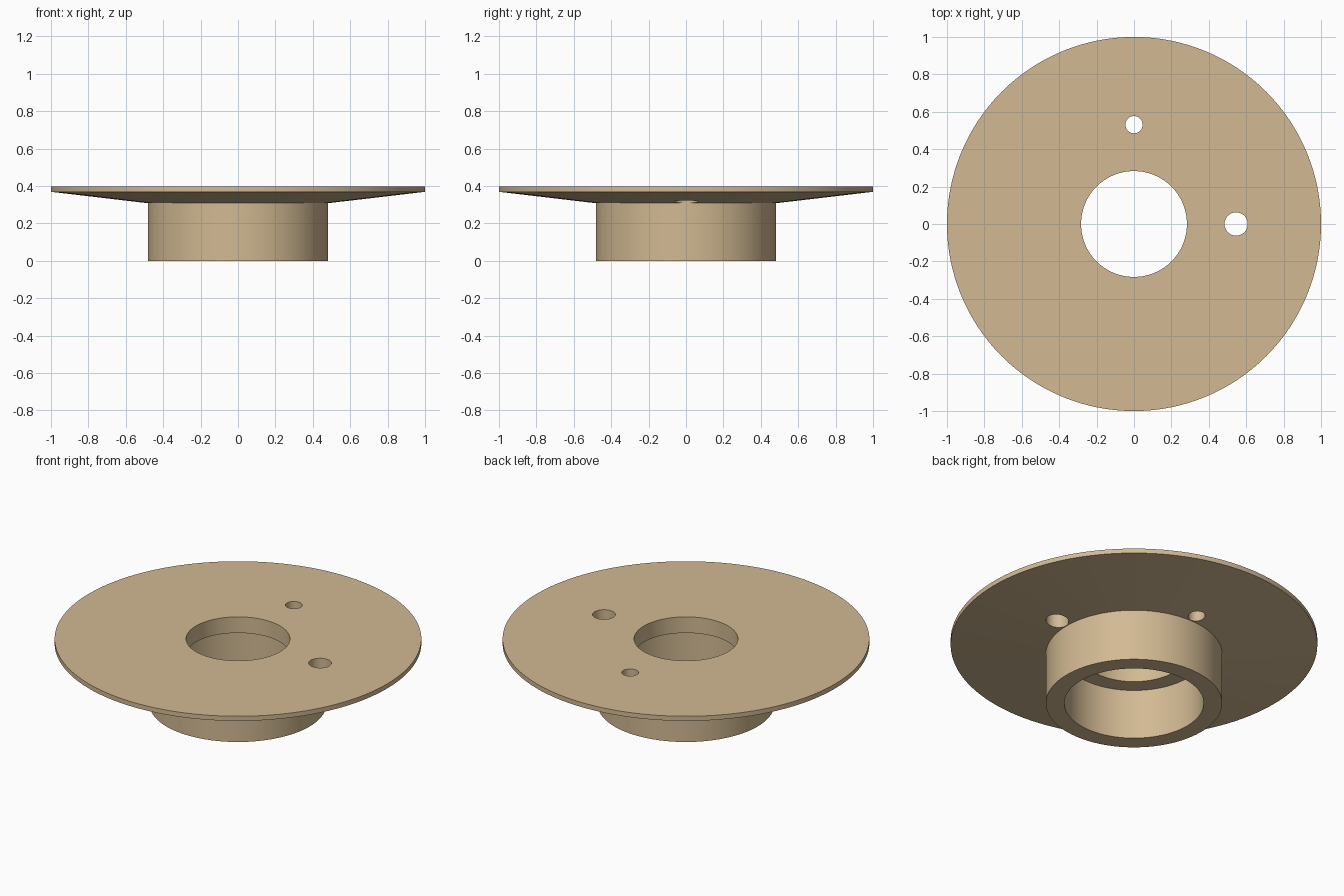
import bpy, bmesh, math

if "Cube" in bpy.data.objects:
    bpy.data.objects.remove(bpy.data.objects["Cube"])

tan = bpy.data.materials.new("warm tan")
tan.diffuse_color = (0.645, 0.491, 0.292, 1)
tan.use_nodes = True
tan.node_tree.nodes["Principled BSDF"].inputs["Base Color"].default_value = tan.diffuse_color

SEGMENTS = 128


def lathe(name, profile):
    """Revolve a closed (radius, z) profile around the z axis."""
    bm = bmesh.new()
    rings = []
    for i in range(SEGMENTS):
        a = 2 * math.pi * i / SEGMENTS
        rings.append([bm.verts.new((r * math.cos(a), r * math.sin(a), z)) for r, z in profile])
    n = len(profile)
    for i in range(SEGMENTS):
        a, b = rings[i], rings[(i + 1) % SEGMENTS]
        for j in range(n):
            k = (j + 1) % n
            bm.faces.new((a[j], b[j], b[k], a[k]))
    bmesh.ops.recalc_face_normals(bm, faces=bm.faces)
    mesh = bpy.data.meshes.new(name)
    bm.to_mesh(mesh)
    bm.free()
    obj = bpy.data.objects.new(name, mesh)
    bpy.context.collection.objects.link(obj)
    mesh.materials.append(tan)
    return obj


def drill(target, x, y, radius):
    """Cut a vertical round hole through the target."""
    bpy.ops.mesh.primitive_cylinder_add(vertices=48, radius=radius, depth=1, location=(x, y, 0.4))
    cutter = bpy.context.object
    cutter.name = "hole_cutter"
    cutter.hide_render = True
    cutter.data.materials.append(tan)
    mod = target.modifiers.new("hole", "BOOLEAN")
    mod.operation = "DIFFERENCE"
    mod.solver = "EXACT"
    mod.object = cutter
    bpy.context.view_layer.objects.active = target
    bpy.ops.object.modifier_apply(modifier=mod.name)
    bpy.data.objects.remove(cutter)


# Flange with tapered underside, hub, counterbore and central bore
flange = lathe("flanged_hub", [
    (0.283, 0.397), (1.0, 0.397), (1.0, 0.369), (0.481, 0.308),
    (0.481, 0.0), (0.38, 0.0), (0.38, 0.30), (0.283, 0.30),
])

# Large and small holes beside the hub
drill(flange, 0.546, 0.0, 0.0622)
drill(flange, 0.0, 0.531, 0.046)

bpy.ops.object.select_all(action="DESELECT")
flange.select_set(True)
bpy.context.view_layer.objects.active = flange
bpy.ops.object.shade_smooth_by_angle(angle=math.radians(30))
